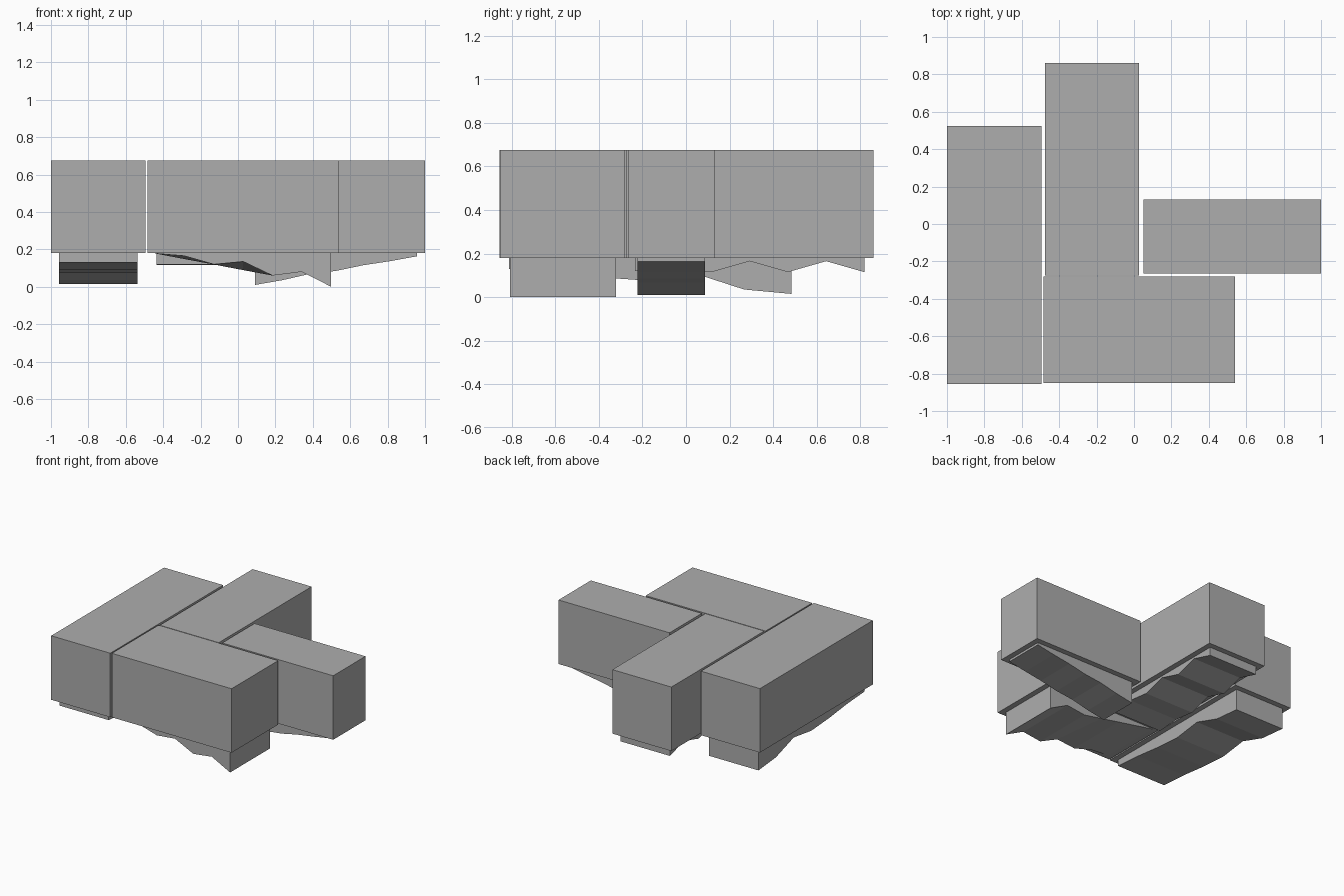
import bpy
import bmesh

cube = bpy.data.objects.get("Cube")
if cube:
    bpy.data.objects.remove(cube, do_unlink=True)

stone = bpy.data.materials.new("stone_grey")
stone.use_nodes = True
GREY = (0.42, 0.42, 0.42, 1)
stone.diffuse_color = GREY
stone.node_tree.nodes["Principled BSDF"].inputs["Base Color"].default_value = GREY

BASE, TOP, INSET = 0.18, 0.675, 0.042


def finish(name, bm):
    bmesh.ops.recalc_face_normals(bm, faces=bm.faces)
    mesh = bpy.data.meshes.new(name)
    bm.to_mesh(mesh)
    bm.free()
    mesh.materials.append(stone)
    bpy.context.collection.objects.link(bpy.data.objects.new(name, mesh))


def slab(name, x0, x1, y0, y1):
    """Plain rectangular block."""
    bm = bmesh.new()
    bmesh.ops.create_cube(bm, size=1)
    for v in bm.verts:
        v.co = (x1 if v.co.x > 0 else x0,
                y1 if v.co.y > 0 else y0,
                TOP if v.co.z > 0 else BASE)
    finish(name, bm)


def rock(name, x0, x1, y0, y1, axis, near, far=None):
    """Inset rocky underside; near and far hold the depths of its two long edges."""
    far = far or near
    x0, x1, y0, y1 = x0 + INSET, x1 - INSET, y0 + INSET, y1 - INSET
    bm = bmesh.new()
    rings = []
    for i, (za, zb) in enumerate(zip(near, far)):
        t = i / (len(near) - 1)
        if axis == "x":
            x = x0 + (x1 - x0) * t
            a, b = (x, y0), (x, y1)
        else:
            y = y0 + (y1 - y0) * t
            a, b = (x0, y), (x1, y)
        rings.append([bm.verts.new(p) for p in
                      ((*a, BASE), (*a, za), (*b, zb), (*b, BASE))])
    for r, s in zip(rings, rings[1:]):
        for k in range(4):
            m = (k + 1) % 4
            bm.faces.new((r[k], r[m], s[m], s[k]))
    bm.faces.new(rings[0])
    bm.faces.new(rings[-1])
    finish(name, bm)


# Each platform: name, bounds, long axis, underside depths along that axis
platforms = [
    ("right_platform", (-1.0, -0.495, -0.855, 0.525), "y",
     (0.13, 0.115, 0.09, 0.075, 0.105, 0.035, 0.015), None),
    ("back_platform", (-0.477, 0.028, -0.275, 0.86), "y",
     (0.12, 0.135, 0.115, 0.165, 0.115, 0.165, 0.115), None),
    ("left_platform", (0.05, 1.0, -0.265, 0.13), "x",
     (0.01, 0.035, 0.068, 0.085, 0.115, 0.137, 0.163), None),
    ("front_platform", (-0.485, 0.54, -0.85, -0.28), "x",
     (0.178, 0.165, 0.12, 0.135, 0.06, 0.08, 0.0),
     (0.178, 0.148, 0.119, 0.089, 0.06, 0.08, 0.0)),
]

for name, bounds, axis, near, far in platforms:
    slab(name, *bounds)
    rock(name + "_rock", *bounds, axis, near, far)
